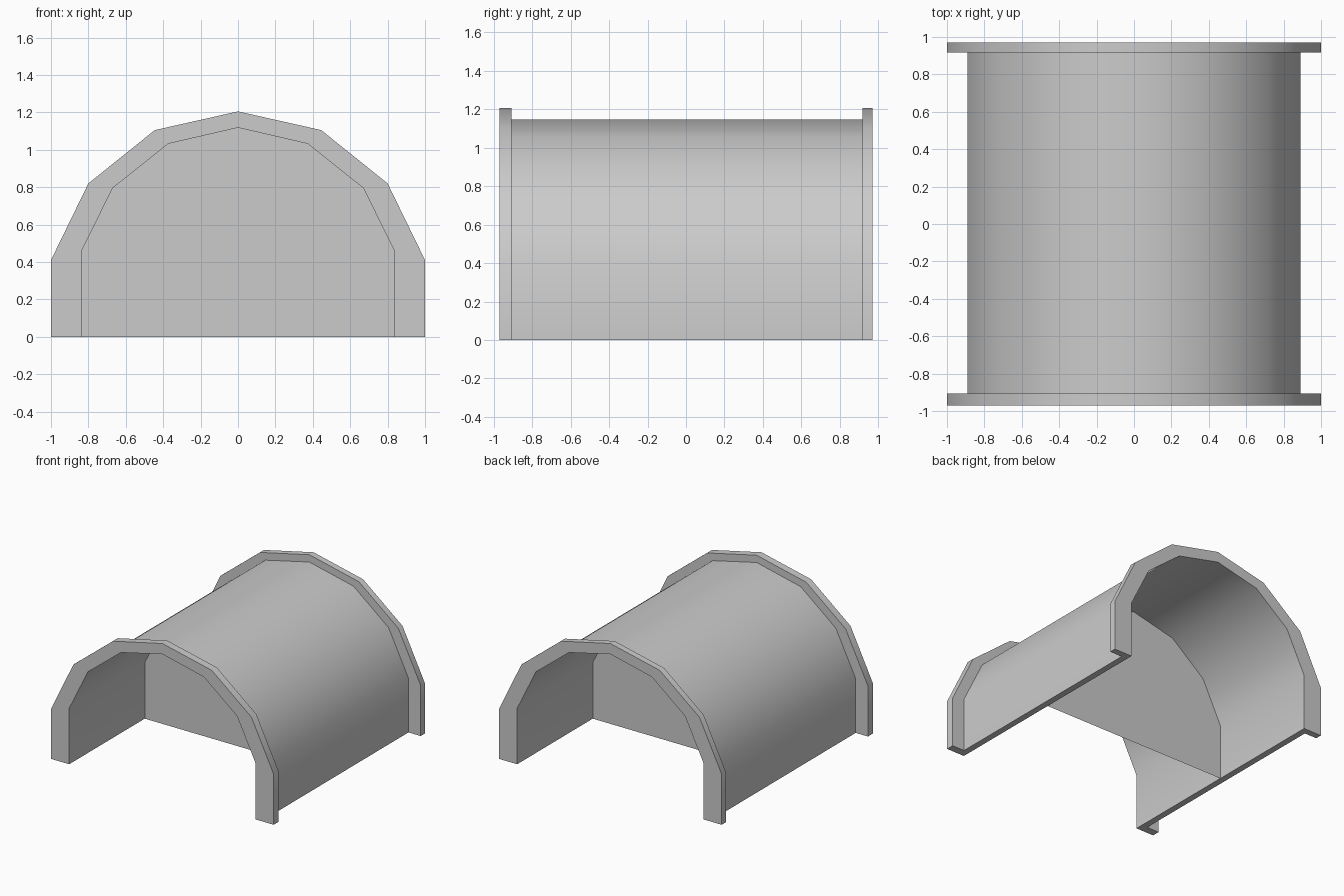
import bpy, bmesh, math

if "Cube" in bpy.data.objects:
    bpy.data.objects.remove(bpy.data.objects["Cube"])

# Half profiles (x, z) from the foot to the crown
OUTER = [(1.0, 0), (1.0, 0.41), (0.80, 0.82), (0.445, 1.105), (0, 1.205)]
INNER = [(0.838, 0), (0.838, 0.455), (0.67, 0.795), (0.373, 1.032), (0, 1.118)]
SHELL = [(i[0] + (o[0] - i[0]) * 0.32, i[1] + (o[1] - i[1]) * 0.32)
         for o, i in zip(OUTER, INNER)]


def arch(half):
    """Mirror a half profile into a full arch."""
    return half + [(-x, z) for x, z in reversed(half[:-1])]


def finish(name, bm):
    bmesh.ops.recalc_face_normals(bm, faces=bm.faces)
    mesh = bpy.data.meshes.new(name)
    bm.to_mesh(mesh)
    bm.free()
    obj = bpy.data.objects.new(name, mesh)
    bpy.context.collection.objects.link(obj)
    bpy.ops.object.select_all(action='DESELECT')
    obj.select_set(True)
    bpy.context.view_layer.objects.active = obj
    bpy.ops.object.shade_smooth_by_angle(angle=math.radians(30))
    return obj


def arch_band(name, outer, inner, y0, y1, capped=True):
    """Arch-shaped band between two profiles, running from y0 to y1."""
    bm = bmesh.new()
    rails = [[bm.verts.new((x, y, z)) for x, z in arch(half)]
             for half, y in ((outer, y0), (outer, y1), (inner, y1), (inner, y0))]
    for k in range(4):
        a, b = rails[k], rails[(k + 1) % 4]
        if k % 2 and not capped:
            continue
        for i in range(len(a) - 1):
            bm.faces.new((a[i], a[i + 1], b[i + 1], b[i]))
    # Soles of the two feet
    for end in (0, -1):
        bm.faces.new([r[end] for r in rails])
    return finish(name, bm)


# Raised end rims
arch_band("front_rim", OUTER, INNER, -0.97, -0.907)
arch_band("back_rim", OUTER, INNER, 0.917, 0.97)

# Vaulted tunnel wall, open where it meets the rims
arch_band("tunnel_shell", SHELL, INNER, -0.907, 0.917, capped=False)

# Thin dividing wall across the middle
bm = bmesh.new()
bm.faces.new([bm.verts.new((x, 0, z)) for x, z in arch(INNER)])
finish("dividing_wall", bm)
